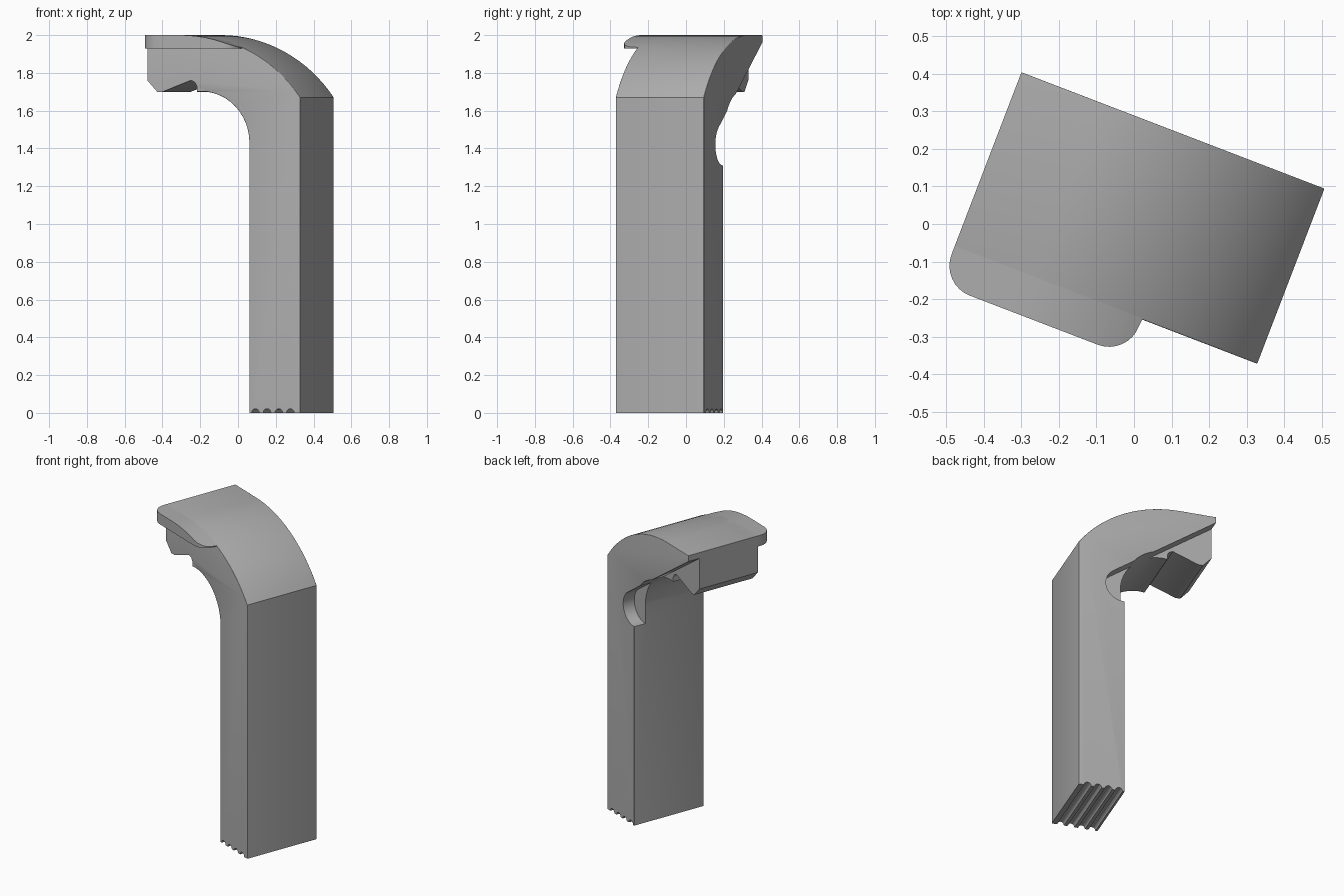
import bpy, bmesh, math
from mathutils import Vector

if "Cube" in bpy.data.objects:
    bpy.data.objects.remove(bpy.data.objects["Cube"])

TURN = math.radians(-21)      # whole part is turned about the vertical
BACK, FRONT, LIP = 0.27, -0.23, -0.335
END, OUTER, INNER = -0.425, 0.44, 0.152

grey = bpy.data.materials.new("plain grey")
grey.use_nodes = True
colour = (0.42, 0.42, 0.42, 1)
grey.diffuse_color = colour
grey.node_tree.nodes["Principled BSDF"].inputs["Base Color"].default_value = colour


def arc(cx, cy, r, start, end, n):
    """Points on a circle, angles in degrees."""
    out = []
    for i in range(n + 1):
        a = math.radians(start + (end - start) * i / n)
        out.append((cx + r * math.cos(a), cy + r * math.sin(a)))
    return out


def prism(name, loops, lo, hi, upright=False, bevel_rule=None, width=0.03):
    """Extrude closed outlines along depth, or along height if upright."""
    bm = bmesh.new()
    for loop in loops:
        place = (lambda p, d: (p[0], p[1], d)) if upright else (lambda p, d: (p[0], d, p[1]))
        face = bm.faces.new([bm.verts.new(place(p, lo)) for p in loop])
        ext = bmesh.ops.extrude_face_region(bm, geom=[face])
        shift = Vector(place((0, 0), hi - lo))
        bmesh.ops.translate(bm, vec=shift, verts=[g for g in ext["geom"] if isinstance(g, bmesh.types.BMVert)])
    bmesh.ops.recalc_face_normals(bm, faces=bm.faces)
    if bevel_rule:
        edges = [e for e in bm.edges if bevel_rule(*[v.co for v in e.verts])]
        bmesh.ops.bevel(bm, geom=edges, offset=width, segments=4, profile=0.5,
                        affect='EDGES', clamp_overlap=True)
    mesh = bpy.data.meshes.new(name)
    bm.to_mesh(mesh)
    bm.free()
    obj = bpy.data.objects.new(name, mesh)
    bpy.context.collection.objects.link(obj)
    mesh.materials.append(grey)
    return obj


def boolean(obj, tool, operation):
    tool.hide_render = True
    mod = obj.modifiers.new("cut", 'BOOLEAN')
    mod.object, mod.operation, mod.solver = tool, operation, 'EXACT'
    bpy.context.view_layer.objects.active = obj
    bpy.ops.object.modifier_apply(modifier=mod.name)
    bpy.data.objects.remove(tool)


def finish(obj):
    obj.rotation_euler.z = TURN
    bpy.ops.object.select_all(action='DESELECT')
    obj.select_set(True)
    bpy.context.view_layer.objects.active = obj
    bpy.ops.object.shade_smooth_by_angle(angle=math.radians(30))


# Side profile: flat top, curved shoulder, leg, inner bend, notched head
R = 0.786
shoulder = arc(-0.2, 2 - R, R, 90, math.degrees(math.acos(0.64 / R)), 16)
bend = arc(-0.12, 1.43, 0.272, 0, 90, 12)
notch = [(-0.145, 1.70), (-0.145, 1.73), (-0.158, 1.752), (-0.18, 1.76),
         (-0.34, 1.70), (-0.37, 1.70), (END, 1.76)]
profile = [(END, 2)] + shoulder + [(OUTER, 0), (INNER, 0)] + bend + notch


def rounded(a, b):
    if abs(a.y - b.y) > 0.01:
        return False
    if a.x < END + 0.01 and b.x < END + 0.01:
        return False
    if max(a.z, b.z) < 0.01:
        return False
    return min(a.x, b.x) > -0.13 or min(a.z, b.z) > 1.9


body = prism("bent_leg", [profile], FRONT, BACK, bevel_rule=rounded)

# Diagonal relief on the back, ending in a round pocket on the leg
relief = arc(0.16, 1.42, 0.11, -90, 55, 14) + [(-0.43, 1.965), (-0.5, 2.01), (-0.6, 1.31)]
boolean(body, prism("back_relief_cutter", [relief], 0.19, 0.4), 'DIFFERENCE')

# Grip grooves under the foot
grooves = [arc(0.187 + 0.066 * i, 0, 0.022, 0, 330, 11) for i in range(4)]
boolean(body, prism("groove_cutter", grooves, -0.4, 0.4), 'DIFFERENCE')
finish(body)

# Overhanging lip, following the curve of the top
r = 0.085
outline = ([(END, FRONT + 0.04)] + arc(END + r, LIP + r, r, 180, 270, 8)
           + arc(0.11 - r, LIP + r, r, 270, 360, 8) + [(0.115, FRONT + 0.035)])
outline[0] = (END, FRONT + 0.035)
lip = prism("top_lip", [outline], 1.93, 2.1, upright=True)
top_shape = [(END - 0.1, 2)] + shoulder + [(OUTER, 1.5), (END - 0.1, 1.5)]
boolean(lip, prism("top_shape_cutter", [top_shape], -0.6, 0.4), 'INTERSECT')
finish(lip)
